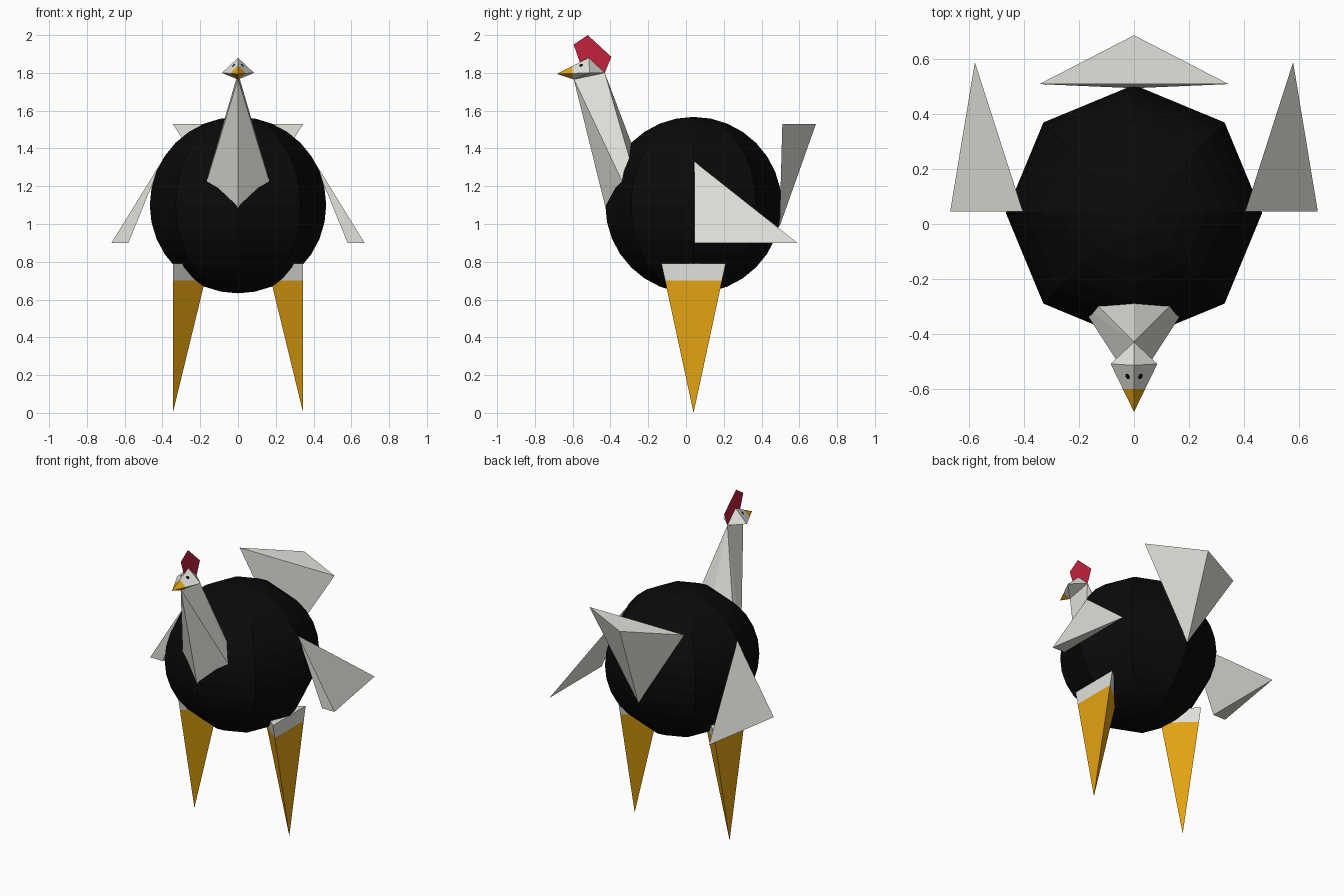
import bpy, bmesh
from mathutils import Vector

if "Cube" in bpy.data.objects:
    bpy.data.objects.remove(bpy.data.objects["Cube"])


def material(name, rgb):
    m = bpy.data.materials.new(name)
    m.diffuse_color = (*rgb, 1)
    m.use_nodes = True
    m.node_tree.nodes["Principled BSDF"].inputs["Base Color"].default_value = m.diffuse_color
    return m


BLACK = material("black", (0.003, 0.003, 0.003))
WHITE = material("off_white", (0.76, 0.76, 0.71))
ORANGE = material("orange", (0.78, 0.37, 0.006))
RED = material("red", (0.54, 0.016, 0.045))


def finish(bm, name, *mats):
    me = bpy.data.meshes.new(name)
    bm.to_mesh(me)
    bm.free()
    for m in mats:
        me.materials.append(m)
    ob = bpy.data.objects.new(name, me)
    bpy.context.collection.objects.link(ob)
    return ob


def solid(name, points, mats, cut=None, axis=2):
    """Convex faceted solid; faces below the cut on the axis get material 1."""
    bm = bmesh.new()
    for p in points:
        bm.verts.new(p)
    bmesh.ops.convex_hull(bm, input=bm.verts[:])
    if cut is not None:
        no = Vector((0, 0, 0))
        no[axis] = 1
        bmesh.ops.bisect_plane(bm, geom=bm.verts[:] + bm.edges[:] + bm.faces[:],
                               plane_co=no * cut, plane_no=no)
        for f in bm.faces:
            f.material_index = int(f.calc_center_median()[axis] < cut)
    bmesh.ops.recalc_face_normals(bm, faces=bm.faces[:])
    return finish(bm, name, *mats)


# Body: eight-sided ball
bm = bmesh.new()
bmesh.ops.create_uvsphere(bm, u_segments=8, v_segments=16, radius=0.467)
bmesh.ops.translate(bm, vec=(0, 0.04, 1.10), verts=bm.verts[:])
finish(bm, "body", BLACK)

# Neck: ridge at the head widening into the body
neck = [(0, -0.595, 1.77), (0, -0.43, 1.80), (0, -0.405, 1.0), (0, -0.22, 1.245)]
for s in (-1, 1):
    neck += [(s * 0.198, -0.289, 1.122), (s * 0.182, -0.248, 1.17)]
solid("neck", neck, [WHITE])

# Head with beak tip
top, tip, side = Vector((0, -0.515, 1.88)), Vector((0, -0.685, 1.795)), Vector((0.085, -0.51, 1.8))
solid("head", [top, tip, side, (-0.085, -0.51, 1.8), (0, -0.43, 1.8), (0, -0.595, 1.765)],
      [WHITE, ORANGE], cut=-0.602, axis=1)

# Comb: flat plate
bm = bmesh.new()
bm.faces.new([bm.verts.new((0, y, z)) for y, z in
              ((-0.43, 1.80), (-0.395, 1.885), (-0.52, 2.0), (-0.595, 1.95), (-0.56, 1.85))])
finish(bm, "comb", RED)

# Eyes: small discs on the sloping face of the head
normal = (tip - top).cross(side - top).normalized()
if normal.z < 0:
    normal.negate()
for s, label in ((-1, "left"), (1, "right")):
    n = Vector((s * normal.x, normal.y, normal.z))
    x, y = 0.022, -0.555
    z = top.z - (normal.x * (x - top.x) + normal.y * (y - top.y)) / normal.z
    bm = bmesh.new()
    bmesh.ops.create_circle(bm, cap_ends=True, segments=8, radius=0.011)
    bmesh.ops.rotate(bm, matrix=Vector((0, 0, 1)).rotation_difference(n).to_matrix(), verts=bm.verts[:])
    bmesh.ops.translate(bm, vec=Vector((s * x, y, z)) + n * 0.002, verts=bm.verts[:])
    finish(bm, label + "_eye", BLACK)

    # Wing: four-cornered wedge
    solid(label + "_wing", [(s * 0.405, 0.045, 1.33), (s * 0.67, 0.045, 0.9),
                            (s * 0.58, 0.045, 0.9), (s * 0.58, 0.59, 0.9)], [WHITE])
    # Leg: upside-down three-sided pyramid with a white top
    solid(label + "_leg", [(s * 0.345, 0.04, 0), (s * 0.345, -0.13, 0.79),
                           (s * 0.345, 0.21, 0.79), (s * 0.153, 0.04, 0.79)],
          [WHITE, ORANGE], cut=0.70)

# Tail: upright wedge
solid("tail", [(-0.345, 0.51, 1.53), (0.345, 0.51, 1.53), (0, 0.688, 1.53), (0, 0.495, 0.985)], [WHITE])
